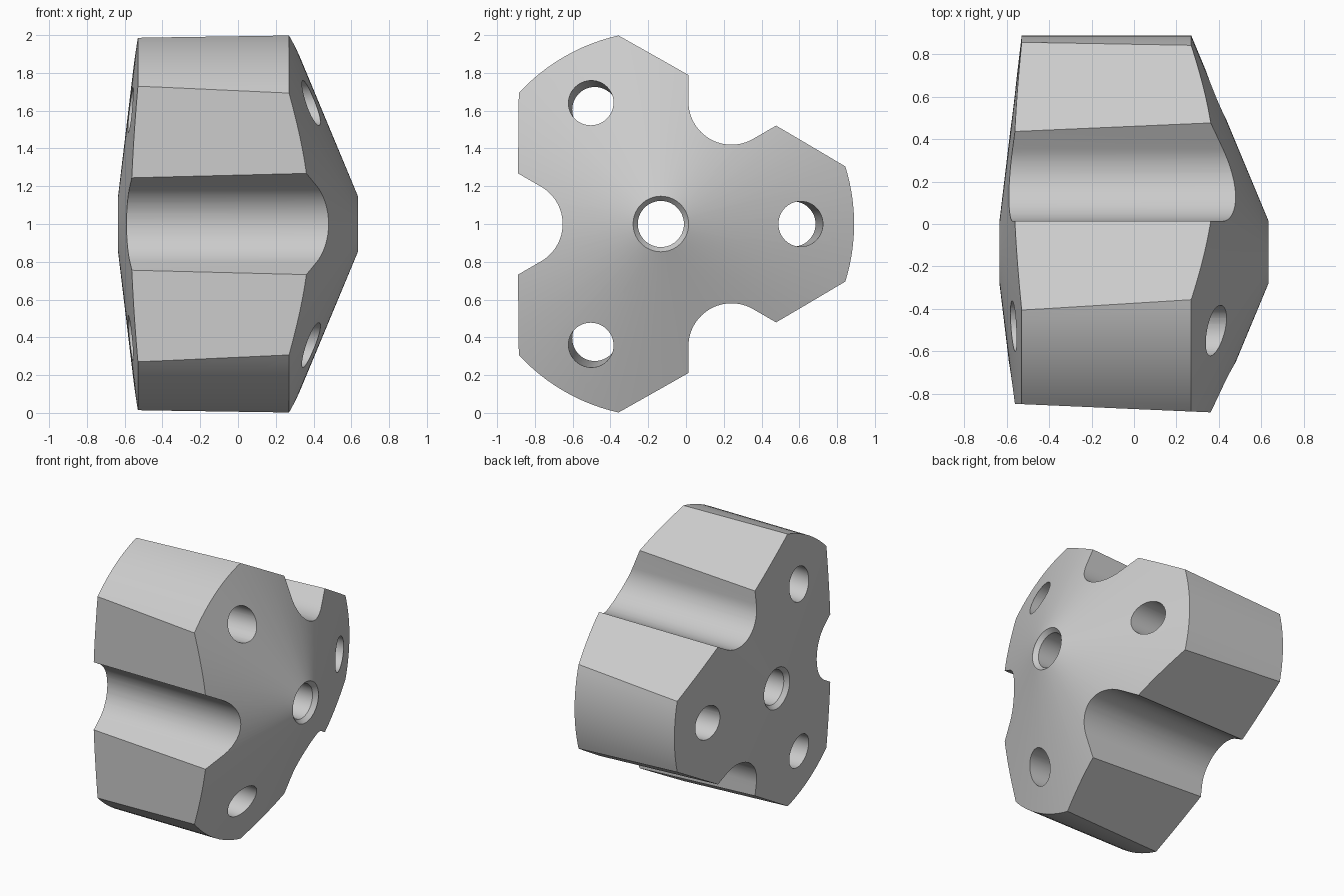
import bpy
import bmesh
from math import cos, sin, pi, radians, tan

CUBE = bpy.data.objects.get("Cube")
if CUBE:
    bpy.data.objects.remove(CUBE, do_unlink=True)

CY, CZ = -0.133, 1.0        # main axis runs along x through this point
DRAFT = tan(radians(2.5))   # taper of the flats and bolt holes
THIRD = 2 * pi / 3


def circle(radius, n, u=0.0, v=0.0):
    return [(u + radius * cos(2 * pi * i / n), v + radius * sin(2 * pi * i / n))
            for i in range(n)]


def turn(points, angle):
    c, s = cos(angle), sin(angle)
    return [(u * c - v * s, u * s + v * c) for u, v in points]


def loft(name, sections, ring_closed=False):
    """Join (x, outline) sections into a solid; a closed loft makes a ring."""
    bm = bmesh.new()
    rows = [[bm.verts.new((x, CY + u, CZ + v)) for u, v in pts] for x, pts in sections]
    pairs = list(zip(rows, rows[1:]))
    if ring_closed:
        pairs.append((rows[-1], rows[0]))
    else:
        bm.faces.new(rows[0])
        bm.faces.new(rows[-1])
    for a, b in pairs:
        for i in range(len(a)):
            j = (i + 1) % len(a)
            bm.faces.new((a[i], a[j], b[j], b[i]))
    bmesh.ops.recalc_face_normals(bm, faces=bm.faces)
    mesh = bpy.data.meshes.new(name)
    bm.to_mesh(mesh)
    bm.free()
    obj = bpy.data.objects.new(name, mesh)
    bpy.context.collection.objects.link(obj)
    return obj


def cut(body, tool, operation="DIFFERENCE"):
    mod = body.modifiers.new(tool.name, "BOOLEAN")
    mod.object, mod.operation, mod.solver = tool, operation, "EXACT"
    bpy.context.view_layer.objects.active = body
    bpy.ops.object.modifier_apply(modifier=mod.name)
    bpy.data.objects.remove(tool, do_unlink=True)


# Turned blank: two cone faces, round rim and chamfered centre bore
profile = [(0.147, 0.635), (1.023, 0.27), (1.023, -0.53),
           (0.147, -0.635), (0.122, -0.605), (0.122, 0.605)]
body = loft("drill_cutter_body", [(x, circle(r, 120)) for r, x in profile], True)

# Three drafted flats between the lobes
flats = [(x, circle(2 * (0.756 + DRAFT * (x - 0.36)), 3)) for x in (-1, 1)]
cut(body, loft("flats_tool", flats), "INTERSECT")

# Flared grooves: round floor with walls opening at 30 degrees
GROOVE_R, FLOOR = 0.228, 0.52
arc = [(FLOOR + GROOVE_R * (1 - cos(a)), GROOVE_R * sin(a))
       for a in (radians(-60 + 5 * i) for i in range(25))]
reach = 0.5
(u0, v0), (u1, v1) = arc[0], arc[-1]
rise = reach * tan(radians(30))
groove = [(u0 + reach, v0 - rise)] + arc + [(u1 + reach, v1 + rise)]
for k in range(3):
    outline = turn(groove, pi / 3 + k * THIRD)
    cut(body, loft("groove_tool", [(-1, outline), (1, outline)]))

# Slightly tilted bolt holes, one per lobe
for k in range(3):
    hole = [(x, turn(circle(0.12, 48, 0.74 + DRAFT * (x - 0.385)), k * THIRD))
            for x in (-1, 1)]
    cut(body, loft("bolt_hole_tool", hole))

# Material and shading
grey = bpy.data.materials.new("light_grey")
grey.use_nodes = True
colour = (0.6, 0.6, 0.6, 1)
grey.diffuse_color = colour
grey.node_tree.nodes["Principled BSDF"].inputs["Base Color"].default_value = colour
body.data.materials.clear()
body.data.materials.append(grey)
for face in body.data.polygons:
    face.material_index = 0

bpy.ops.object.select_all(action="DESELECT")
body.name = "three_lobed_block"
body.select_set(True)
bpy.context.view_layer.objects.active = body
bpy.ops.object.shade_smooth_by_angle(angle=radians(20))
